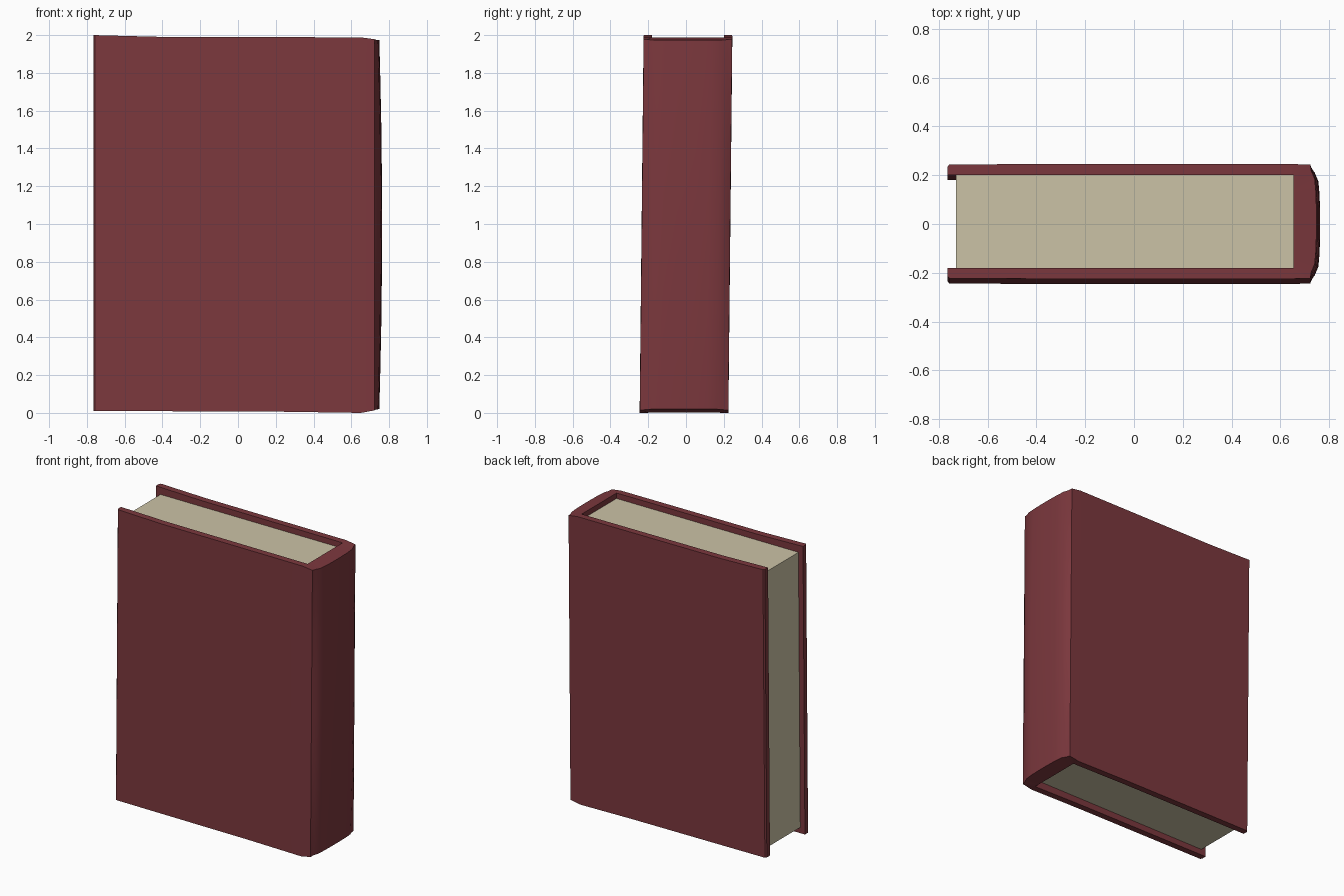
import bpy, bmesh

if "Cube" in bpy.data.objects:
    bpy.data.objects.remove(bpy.data.objects["Cube"])


def material(name, rgb):
    m = bpy.data.materials.new(name)
    m.diffuse_color = (*rgb, 1)
    m.use_nodes = True
    m.node_tree.nodes["Principled BSDF"].inputs["Base Color"].default_value = m.diffuse_color
    return m


def lerp(x, table):
    # piecewise-linear lookup
    for (a, va), (b, vb) in zip(table, table[1:]):
        if x <= b:
            return va + (vb - va) * max(0, (x - a) / (b - a))
    return table[-1][1]


def lean(y, z):
    # the book leans back very slightly
    return y + 0.0105 * (z - 1)


def make(name, bm, mat):
    bmesh.ops.recalc_face_normals(bm, faces=bm.faces)
    me = bpy.data.meshes.new(name)
    bm.to_mesh(me)
    bm.free()
    me.materials.append(mat)
    ob = bpy.data.objects.new(name, me)
    bpy.context.collection.objects.link(ob)
    return ob


red = material("dark red cloth", (0.2, 0.039, 0.047))
cream = material("cream paper", (0.6, 0.545, 0.38))

# Cover: U-shaped section as (outer, inner) point pairs, half then mirrored
half = [((-0.765, 0.224), (-0.765, 0.19)),
        ((-0.757, 0.234), (-0.757, 0.19)),
        ((-0.42, 0.235), (-0.42, 0.19)),
        ((0.25, 0.235), (0.25, 0.19)),
        ((0.65, 0.235), (0.64, 0.19)),
        ((0.723, 0.234), (0.655, 0.19)),
        ((0.742, 0.208), (0.655, 0.16)),
        ((0.756, 0.175), (0.655, 0.13)),
        ((0.761, 0.12), (0.655, 0.09)),
        ((0.763, 0.05), (0.655, 0.04))]
pairs = half + [((a, -b), (c, -d)) for (a, b), (c, d) in reversed(half)]
top = [(-0.765, 2.0), (-0.42, 1.991), (0.65, 1.988), (0.77, 1.972)]
bottom = [(-0.765, 0.01), (-0.42, 0.009), (0.25, 0.006), (0.65, 0.0), (0.77, 0.022)]
levels = [0, 0.08, 0.22, 0.38, 0.5, 0.62, 0.78, 0.92, 1]

bm = bmesh.new()
rings = []
for t in levels:
    bow = 0.015 * (2 * t - 1) ** 2      # spine bulges at mid height
    ring = []
    for pair in pairs:
        row = []
        for x, y in pair:
            z0, z1 = lerp(x, bottom), lerp(x, top)
            z = z0 + (z1 - z0) * t
            dx = bow if x > 0.73 else 0
            row.append(bm.verts.new((x - dx, lean(y, z), z)))
        ring.append(row)
    rings.append(ring)
n = len(pairs)
for lo, hi in zip(rings, rings[1:]):
    for i in range(n - 1):
        for k in (0, 1):
            bm.faces.new((lo[i][k], lo[i + 1][k], hi[i + 1][k], hi[i][k]))
    for i in (0, n - 1):
        bm.faces.new((lo[i][0], lo[i][1], hi[i][1], hi[i][0]))
for ring in (rings[0], rings[-1]):
    for i in range(n - 1):
        bm.faces.new((ring[i][0], ring[i + 1][0], ring[i + 1][1], ring[i][1]))
cover = make("cover", bm, red)
bpy.context.view_layer.objects.active = cover
cover.select_set(True)
bpy.ops.object.shade_smooth_by_angle(angle=0.5)

# Page block, recessed inside the cover
bm = bmesh.new()
bmesh.ops.create_cube(bm, size=1)
for v in bm.verts:
    z = 1 + v.co.z * 1.9
    v.co = (-0.037 + v.co.x * 1.386, lean(v.co.y * 0.38, z), z)
make("pages", bm, cream)
